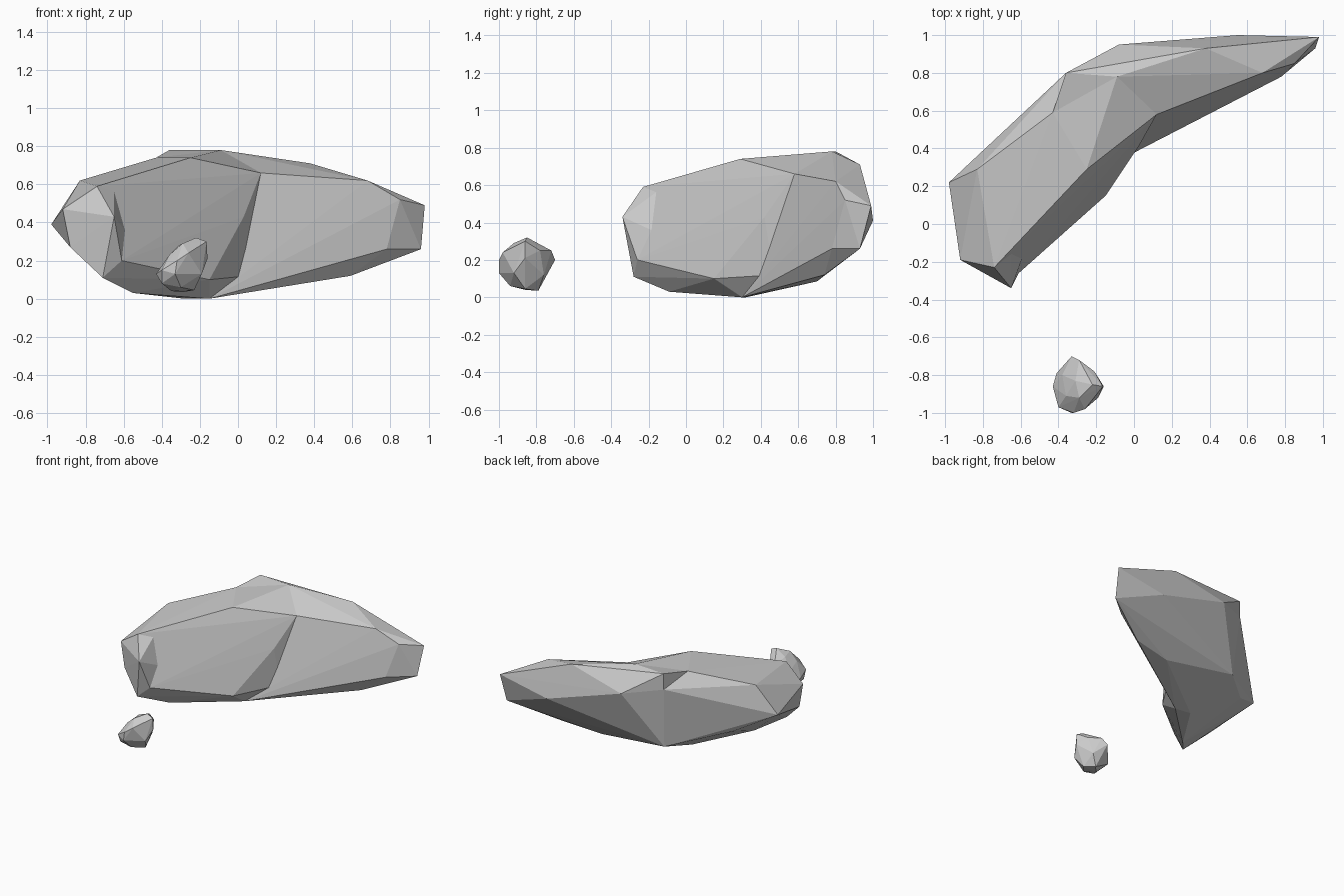
import bpy, bmesh


def hull(name, points):
    """Faceted stone block: convex hull around a few corner points."""
    bm = bmesh.new()
    for p in points:
        bm.verts.new(p)
    res = bmesh.ops.convex_hull(bm, input=bm.verts[:])
    junk = [g for g in res["geom_interior"] if isinstance(g, bmesh.types.BMVert)]
    bmesh.ops.delete(bm, geom=junk, context='VERTS')
    bmesh.ops.recalc_face_normals(bm, faces=bm.faces[:])
    mesh = bpy.data.meshes.new(name)
    bm.to_mesh(mesh)
    bm.free()
    ob = bpy.data.objects.new(name, mesh)
    bpy.context.collection.objects.link(ob)
    return ob


# corners around the bend, shared by both arms of the boulder
bend = [(-0.36, 0.80, 0.65), (-0.09, 0.78, 0.78), (0.12, 0.58, 0.66),
        (0.05, 0.47, 0.12), (-0.15, 0.30, 0.0), (-0.28, 0.32, 0.0),
        (-0.33, 0.75, 0.16), (-0.08, 0.95, 0.60)]

# left end corners, shared by the left arm and its pointed tip
end = [(-0.74, -0.23, 0.59), (-0.65, -0.12, 0.59), (-0.57, -0.12, 0.33),
       (-0.61, -0.26, 0.20), (-0.71, -0.28, 0.11), (-0.88, -0.20, 0.27),
       (-0.92, -0.19, 0.47)]

left = [(-0.98, 0.22, 0.39), (-0.83, 0.29, 0.62), (-0.72, 0.13, 0.62),
        (-0.43, 0.59, 0.74), (-0.58, 0.56, 0.61), (-0.25, 0.29, 0.74),
        (-0.15, 0.15, 0.10), (-0.55, -0.09, 0.03), (-0.70, 0.40, 0.25),
        (0.03, 0.42, 0.43)]

right = [(0.38, 0.93, 0.71), (0.68, 0.80, 0.62), (0.85, 0.85, 0.52),
         (0.98, 0.99, 0.49), (0.96, 0.93, 0.26), (0.78, 0.78, 0.26),
         (0.59, 0.74, 0.12), (0.29, 0.58, 0.33), (0.55, 1.0, 0.41),
         (0.27, 0.70, 0.085), (-0.36, 0.80, 0.78), (-0.43, 0.59, 0.74)]

# curved boulder: two arms and the tip fused together
boulder = hull("large_boulder", bend + left + end)
for part in (hull("right_arm_helper", bend + right),
             hull("tip_helper", end + [(-0.65, -0.34, 0.43)])):
    part.hide_render = True
    mod = boulder.modifiers.new("fuse", 'BOOLEAN')
    mod.operation = 'UNION'
    mod.solver = 'EXACT'
    mod.object = part
    bpy.context.view_layer.objects.active = boulder
    bpy.ops.object.modifier_apply(modifier=mod.name)
    bpy.data.objects.remove(part)

# small leaning stone in front
hull("small_stone", [
    (-0.43, -0.86, 0.13), (-0.41, -0.79, 0.10), (-0.40, -0.94, 0.08),
    (-0.40, -0.97, 0.15), (-0.33, -1.0, 0.13), (-0.32, -1.0, 0.20),
    (-0.35, -0.86, 0.04), (-0.29, -0.79, 0.035), (-0.23, -0.86, 0.045),
    (-0.30, -0.94, 0.06), (-0.26, -0.98, 0.24), (-0.19, -0.92, 0.13),
    (-0.16, -0.86, 0.21), (-0.165, -0.86, 0.30), (-0.22, -0.85, 0.32),
    (-0.29, -0.92, 0.29), (-0.36, -0.91, 0.23), (-0.38, -0.80, 0.20),
    (-0.33, -0.70, 0.20), (-0.29, -0.72, 0.25), (-0.21, -0.78, 0.25),
    (-0.24, -0.76, 0.12), (-0.31, -0.83, 0.28)])
